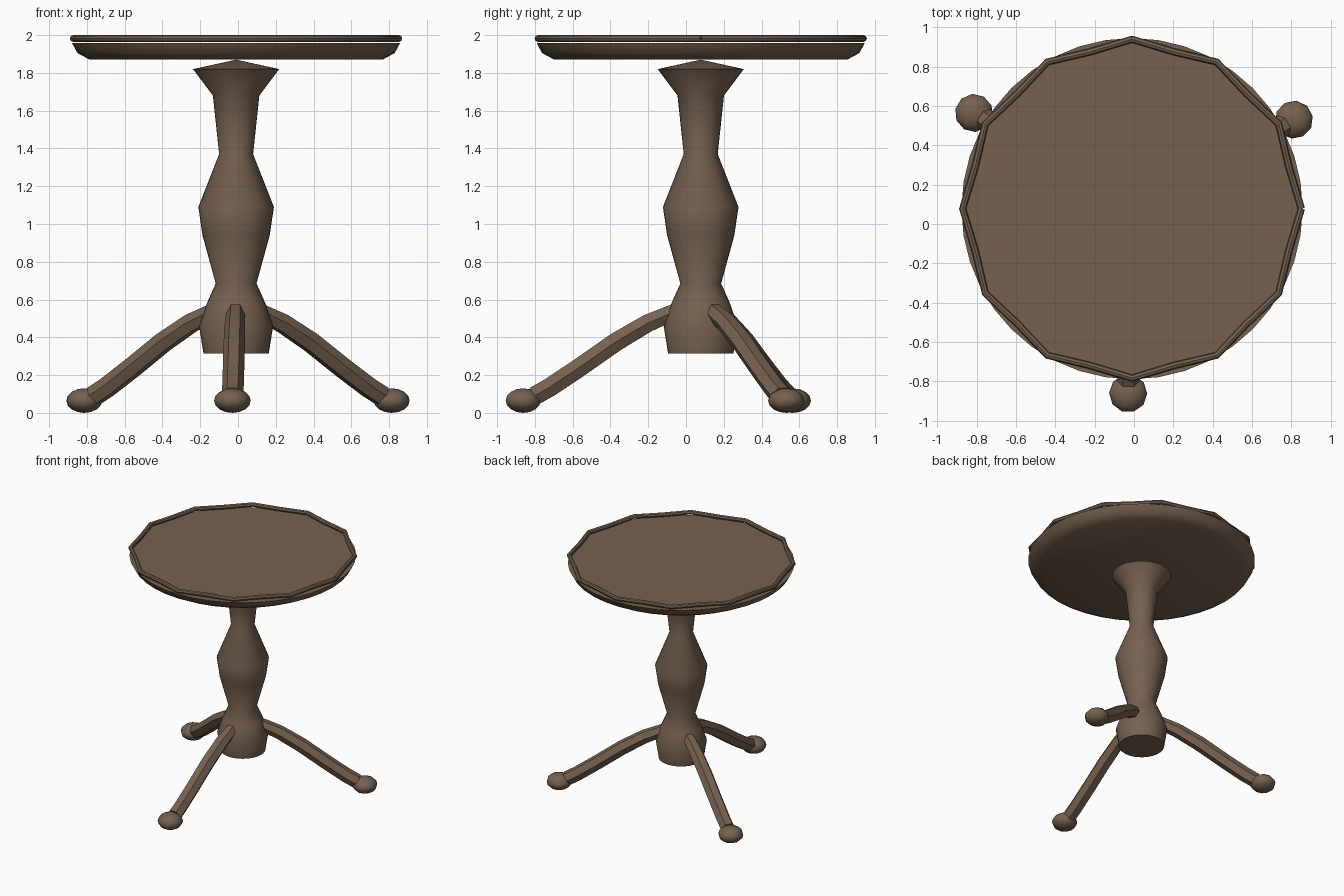
import bpy, bmesh
from math import sin, cos, pi, radians
from mathutils import Vector, Matrix

cube = bpy.data.objects.get("Cube")
if cube:
    bpy.data.objects.remove(cube, do_unlink=True)

AXIS = Vector((-0.01, 0.078, 0))

wood = bpy.data.materials.new("brown_wood")
wood.use_nodes = True
WOOD = (0.18, 0.12, 0.08, 1)
wood.diffuse_color = WOOD
wood.node_tree.nodes["Principled BSDF"].inputs["Base Color"].default_value = WOOD


def finish(obj, angle=40):
    """Give the part its colour and its shading."""
    bpy.ops.object.select_all(action='DESELECT')
    obj.select_set(True)
    bpy.context.view_layer.objects.active = obj
    if obj.type == 'CURVE':
        bpy.ops.object.convert(target='MESH')
        obj = bpy.context.view_layer.objects.active
    obj.data.materials.clear()
    obj.data.materials.append(wood)
    bpy.ops.object.shade_smooth_by_angle(angle=radians(angle))
    return obj


def add_mesh(name, bm, angle=40):
    bmesh.ops.recalc_face_normals(bm, faces=bm.faces[:])
    mesh = bpy.data.meshes.new(name)
    bm.to_mesh(mesh)
    bm.free()
    obj = bpy.data.objects.new(name, mesh)
    bpy.context.collection.objects.link(obj)
    return finish(obj, angle)


def lathe(name, profile, sides, angle=40):
    """Turn a (radius, height) profile around the table axis."""
    bm = bmesh.new()
    verts = [bm.verts.new((r, 0, z)) for r, z in profile]
    edges = [bm.edges.new(pair) for pair in zip(verts, verts[1:])]
    bmesh.ops.spin(bm, geom=verts + edges, cent=(0, 0, 0), axis=(0, 0, 1),
                   angle=2 * pi, steps=sides)
    bmesh.ops.remove_doubles(bm, verts=bm.verts[:], dist=0.0005)
    bmesh.ops.translate(bm, verts=bm.verts[:], vec=AXIS)
    return add_mesh(name, bm, angle)


def tube(name, points, radii, depth, resolution):
    """Sweep a faceted round section along a path, with closed ends."""
    curve = bpy.data.curves.new(name, 'CURVE')
    curve.dimensions = '3D'
    curve.bevel_depth = depth
    curve.bevel_resolution = resolution
    curve.use_fill_caps = True
    spline = curve.splines.new('POLY')
    spline.points.add(len(points) - 1)
    for target, point, radius in zip(spline.points, points, radii):
        target.co = (*(AXIS + Vector(point)), 1)
        target.radius = radius
    obj = bpy.data.objects.new(name, curve)
    bpy.context.collection.objects.link(obj)
    return finish(obj)


# Turned column with a flared head
lathe("column", [(0, 0.315), (0.173, 0.315), (0.196, 0.46), (0.155, 0.58),
                 (0.108, 0.685), (0.178, 0.94), (0.2, 1.09), (0.09, 1.37),
                 (0.123, 1.68), (0.228, 1.82), (0, 1.87)], 32)

# Round table top with a rounded underside
lathe("table_top", [(0, 1.87), (0.775, 1.87), (0.84, 1.905),
                    (0.868, 1.957), (0, 1.957)], 40)

# Scalloped rim, joined at the left side
SCALLOPS = 12
rim = []
for i in range(2 * SCALLOPS + 1):
    r = 0.826 if i % 2 else 0.862
    a = pi * i / SCALLOPS
    rim.append((r * cos(a), r * sin(a), 1.982))
tube("scalloped_rim", rim, [1] * len(rim), 0.018, 2)

# Three splayed legs with flattened ball feet
LEG_PATH = [(0.14, 0.535), (0.28, 0.475), (0.45, 0.375),
            (0.65, 0.235), (0.8, 0.135), (0.88, 0.09)]
LEG_WIDTH = [0.85, 0.95, 1, 1, 1, 1]
for side, degrees in (("left", 28.8), ("right", 148.8), ("front", 268.8)):
    a = radians(degrees)
    out = Vector((cos(a), sin(a), 0))
    tube(side + "_leg", [out * r + Vector((0, 0, z)) for r, z in LEG_PATH],
         LEG_WIDTH, 0.057, 1)
    bm = bmesh.new()
    place = (Matrix.Translation(AXIS + out * 0.94 + Vector((0, 0, 0.065)))
             @ Matrix.Rotation(a, 4, 'Z') @ Matrix.Diagonal((1, 1, 0.67, 1)))
    bmesh.ops.create_uvsphere(bm, u_segments=10, v_segments=8, radius=0.097,
                              matrix=place)
    add_mesh(side + "_foot", bm, 60)
